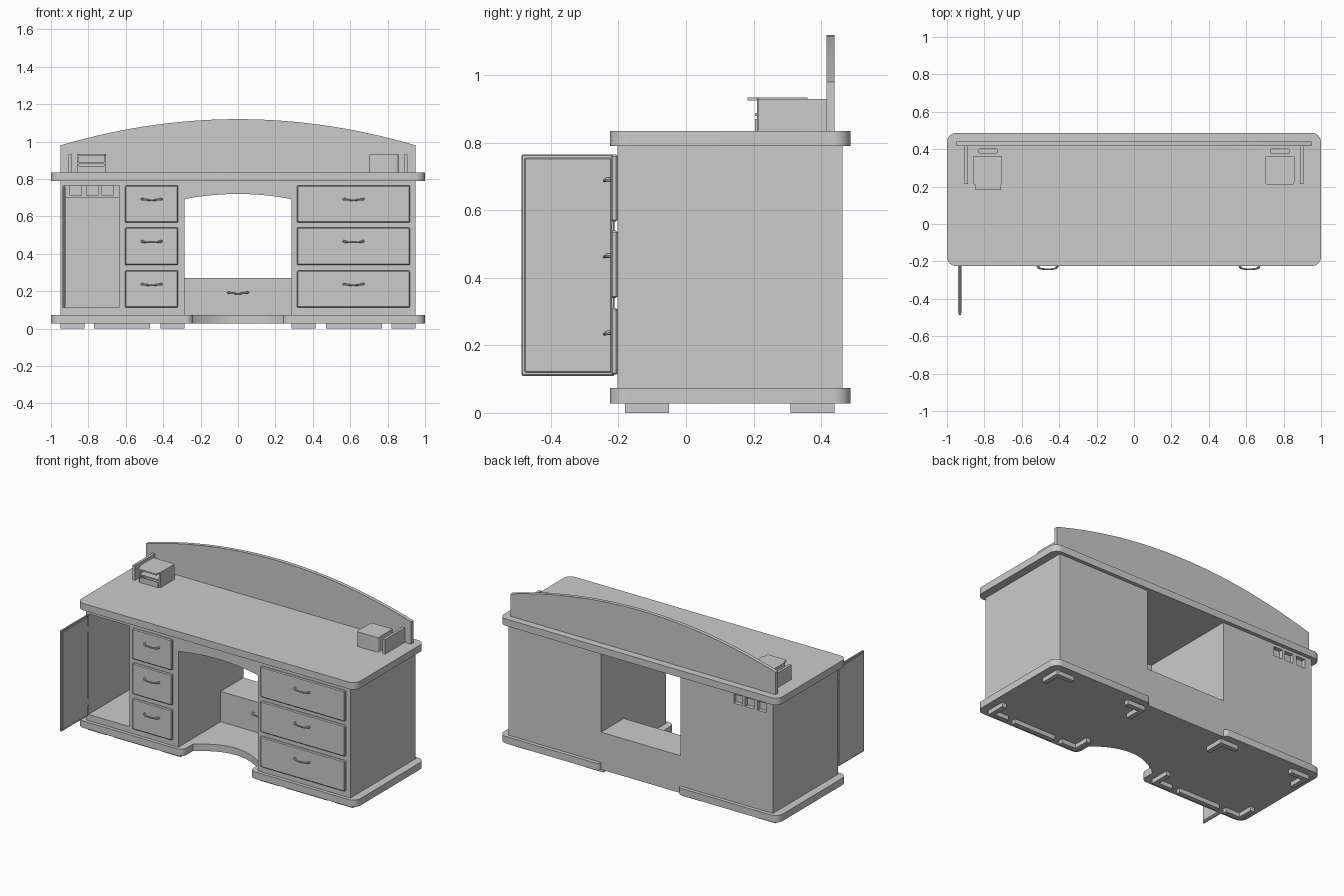
import bpy, bmesh, math
from mathutils import Vector

if "Cube" in bpy.data.objects:
    bpy.data.objects.remove(bpy.data.objects["Cube"])


def prism(name, pts, lo, hi, axis='Z'):
    """Extrude a 2D outline along Z (xy outline) or Y (xz outline)."""
    bm = bmesh.new()
    put = (lambda p, h: (p[0], p[1], h)) if axis == 'Z' else (lambda p, h: (p[0], h, p[1]))
    a = [bm.verts.new(put(p, lo)) for p in pts]
    b = [bm.verts.new(put(p, hi)) for p in pts]
    n = len(pts)
    bm.faces.new(a)
    bm.faces.new(b)
    for i in range(n):
        bm.faces.new((a[i], a[(i + 1) % n], b[(i + 1) % n], b[i]))
    bmesh.ops.recalc_face_normals(bm, faces=bm.faces)
    me = bpy.data.meshes.new(name)
    bm.to_mesh(me)
    bm.free()
    ob = bpy.data.objects.new(name, me)
    bpy.context.collection.objects.link(ob)
    return ob


def activate(ob):
    bpy.ops.object.select_all(action='DESELECT')
    ob.select_set(True)
    bpy.context.view_layer.objects.active = ob


def smooth(ob):
    activate(ob)
    bpy.ops.object.shade_smooth_by_angle(angle=math.radians(30))


def box(name, x0, x1, y0, y1, z0, z1, bevel=0):
    ob = prism(name, [(x0, y0), (x1, y0), (x1, y1), (x0, y1)], z0, z1)
    if bevel:
        m = ob.modifiers.new('Bevel', 'BEVEL')
        m.width, m.segments = bevel, 1
    return ob


def arc(cx, cy, r, a0, a1, n=8):
    return [(cx + r * math.cos(math.radians(a0 + (a1 - a0) * i / n)),
             cy + r * math.sin(math.radians(a0 + (a1 - a0) * i / n))) for i in range(n + 1)]


def mirrored(half):
    """Close a right-half outline with its mirror image."""
    return half + [(-x, y) for x, y in reversed(half) if x > 1e-6]


def cut(ob, cutter):
    m = ob.modifiers.new('Cut', 'BOOLEAN')
    m.operation, m.solver, m.object = 'DIFFERENCE', 'EXACT', cutter
    activate(ob)
    bpy.ops.object.modifier_apply(modifier=m.name)
    bpy.data.objects.remove(cutter)


def handle(name, cx, y, z):
    """Bowed bar pull with thicker ends."""
    cu = bpy.data.curves.new(name, 'CURVE')
    cu.dimensions, cu.bevel_depth, cu.bevel_resolution = '3D', 0.005, 2
    cu.use_fill_caps = True
    sp = cu.splines.new('POLY')
    pts = [(-.052, 0, .003), (-.048, -.012, .002), (-.034, -.018, -.001), (0, -.02, -.003),
           (.034, -.018, -.001), (.048, -.012, .002), (.052, 0, .003)]
    sp.points.add(len(pts) - 1)
    for p, c, r in zip(sp.points, pts, (1.4, 1.4, .9, .8, .9, 1.4, 1.4)):
        p.co, p.radius = (*c, 1), r
    ob = bpy.data.objects.new(name, cu)
    ob.location = (cx, y, z)
    bpy.context.collection.objects.link(ob)
    activate(ob)
    bpy.ops.object.convert(target='MESH')
    smooth(bpy.context.object)


F, B = -0.225, 0.487        # slab front and back
PF, PB = -0.203, 0.463      # pedestal front and back

# Desktop with two oval cable slots
top = prism('desktop', mirrored([(0, F)] + arc(.95, F + .05, .05, -90, 0)
                                + arc(.95, B - .05, .05, 0, 90) + [(0, B)]), .79, .835)
for s in (-1, 1):
    oval = arc(s * .78 + .037, .39, .014, -90, 90) + arc(s * .78 - .037, .39, .014, 90, 270)
    cut(top, prism('slot_cutter', oval, .815, .9))
smooth(top)

# Plinth with concave knee cut at the front and a notch at the back
knee = [(x, -.12 + .1 * (1 - (x / .24) ** 2)) for x in [.24 * i / 10 for i in range(11)]]
smooth(prism('plinth', mirrored(
    knee + arc(.28, F + .04, .04, 180, 270) + arc(.95, F + .05, .05, -90, 0)
    + arc(.95, B - .05, .05, 0, 90) + arc(.305, B - .02, .02, 90, 180, 4)
    + [(.285, PB), (0, PB)]), .028, .073))

# Feet: L-shaped corners plus a straight bar at each pedestal front
t = .03
for s in (-1, 1):
    for xo, xi in ((.95, .82), (.285, .415)):
        d = 1 if xi > xo else -1
        for yo, yi in ((-.18, -.05), (.44, .31)):
            e = 1 if yi > yo else -1
            prism('corner_foot', [(s * x, y) for x, y in (
                (xo, yo), (xi, yo), (xi, yo + e * t), (xo + d * t, yo + e * t),
                (xo + d * t, yi), (xo, yi))], 0, .028)
    box('bar_foot', *sorted((s * .47, s * .77)), -.18, -.15, 0, .028)

# Right pedestal and left drawer column
box('right_pedestal', .285, .948, PF, PB, .073, .79)
box('left_drawer_column', -.635, -.285, PF, .438, .073, .79)

# Open cabinet at the left
box('cabinet_side', -.948, -.93, PF, .438, .073, .79)
box('cabinet_floor', -.93, -.635, PF, .438, .073, .113)
box('cabinet_roof', -.93, -.635, PF, .438, .765, .79)
box('cabinet_inner_back', -.93, -.635, .40, .415, .113, .70)
back = box('left_back_panel', -.948, -.285, .438, PB, .073, .79)
for x in (-.868, -.78, -.698):
    cut(back, box('socket_cutter', x - .031, x + .031, .40, .5, .713, .772))
    box('socket_box', x - .033, x + .033, .422, .438, .711, .774)

# Open cabinet door, with a slim raised panel
box('cabinet_door', -.937, -.925, -.487, -.212, .11, .765, .003)
box('door_panel', -.94, -.922, -.478, -.221, .12, .755, .003)
for z in (.2, .67):
    box('door_hinge', -.94, -.926, -.222, PF, z - .02, z + .02)

# Arched apron over the knee space
arch = [(x, .72 - .027 * (x / .285) ** 2) for x in [.285 * i / 10 for i in range(11)]]
smooth(prism('arched_apron', mirrored(arch + [(.285, .79), (0, .79)]), PF, PF + .02, 'Y'))

# Low box with drawer between the pedestals
box('knee_box', -.285, .285, .23, PB, .03, .27)
handle('knee_box_handle', 0, .23, .19)

# Drawer fronts and pulls
for side, x0, x1 in (('left', -.604, -.32), ('right', .315, .92)):
    for z0, z1 in ((.113, .31), (.34, .54), (.567, .765)):
        box(side + '_drawer', x0, x1, -.222, PF, z0, z1, .005)
        handle(side + '_drawer_handle', (x0 + x1) / 2, -.222, z0 + (z1 - z0) * .62)

# Curved backboard standing on the desktop
crest = [(x, .98 + .14 * (1 - (x / .95) ** 2)) for x in [.95 * i / 20 for i in range(21)]]
smooth(prism('backboard', mirrored([(0, .835), (.95, .835)] + crest[::-1]), .416, .44, 'Y'))

# Small upright side plates
for s in (-1, 1):
    box('side_plate', *sorted((s * .888, s * .905)), .213, .416, .835, .93)

# Letter tray at the left: walls, shelves and rear panel
for x in (-.86, -.716):
    box('tray_side', x, x + .01, .213, .36, .835, .93)
for z in (.835, .88):
    box('tray_shelf', -.85, -.716, .205, .35, z, z + .008)
prism('tray_lid', [(-.86, .36), (-.86, .215), (-.85, .21), (-.85, .182), (-.712, .182),
                   (-.712, .21), (-.706, .215), (-.706, .36)], .925, .934)
box('tray_back', -.86, -.706, .35, .36, .835, .93)
box('tray_lower_front', -.85, -.716, .205, .213, .843, .87)

# Small closed box at the right
smooth(prism('desk_box', arc(.715, .222, .012, 180, 270, 4) + arc(.845, .222, .012, 270, 360, 4)
             + [(.857, .36), (.703, .36)], .835, .93))
